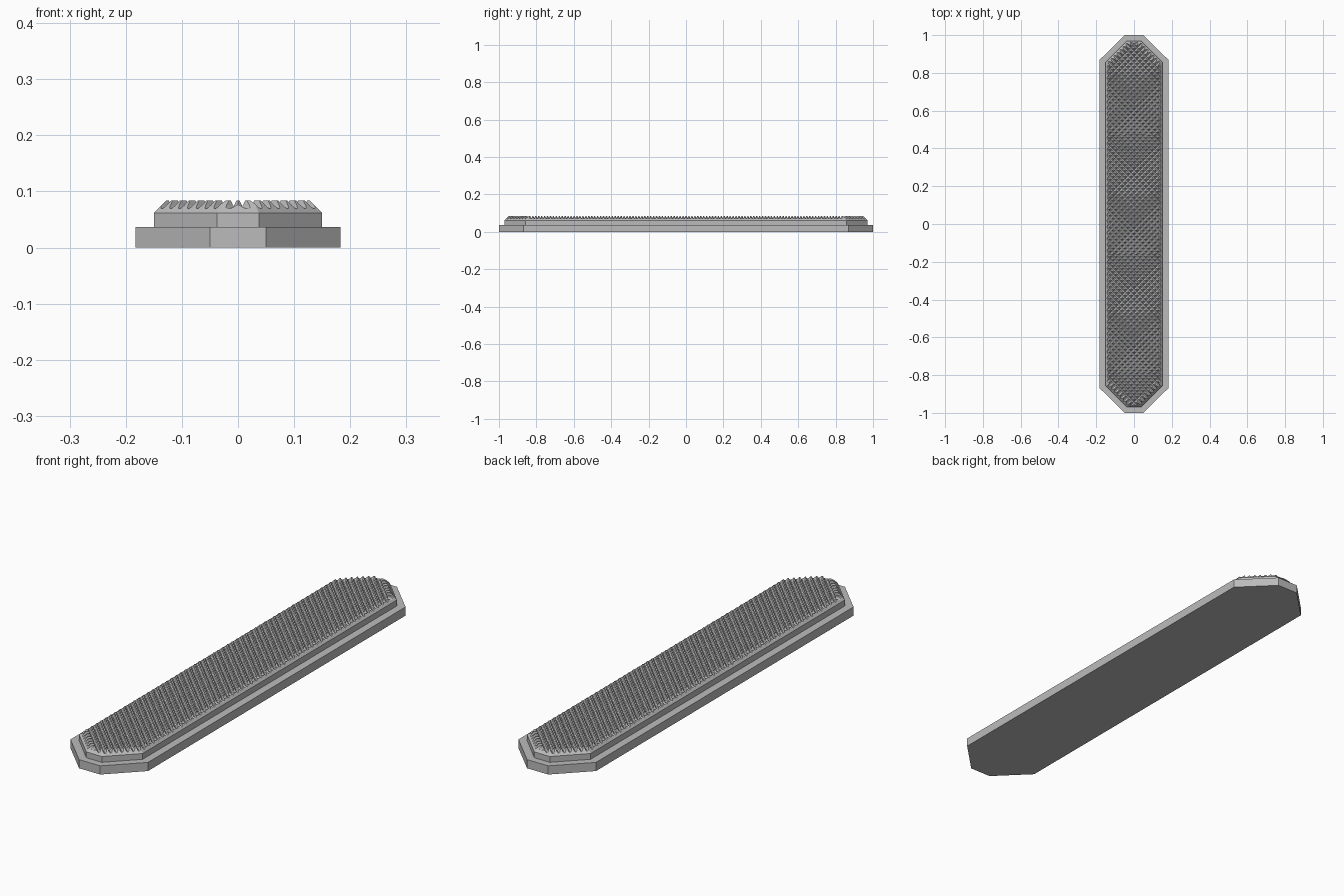
import bpy, bmesh
from mathutils import Vector

if "Cube" in bpy.data.objects:
    bpy.data.objects.remove(bpy.data.objects["Cube"], do_unlink=True)

grey = bpy.data.materials.new("plain grey")
grey.use_nodes = True
COLOUR = (0.5, 0.5, 0.5, 1)
grey.diffuse_color = COLOUR
grey.node_tree.nodes["Principled BSDF"].inputs["Base Color"].default_value = COLOUR

TOP = 0.084      # height of the grip surface
BEVEL = 0.022    # width and height of the sloped rim
PITCH = 0.0315   # groove spacing along x or y


def finish(name, bm):
    bmesh.ops.recalc_face_normals(bm, faces=bm.faces)
    mesh = bpy.data.meshes.new(name)
    bm.to_mesh(mesh)
    bm.free()
    obj = bpy.data.objects.new(name, mesh)
    bpy.context.collection.objects.link(obj)
    mesh.materials.append(grey)
    return obj


def octagon(w, l, flat, side):
    """Long plan with clipped corners."""
    return [(flat, -l), (w, -side), (w, side), (flat, l),
            (-flat, l), (-w, side), (-w, -side), (-flat, -l)]


def loft(bm, rings):
    """Join closed rings and cap both ends."""
    rings = [[bm.verts.new(p) for p in ring] for ring in rings]
    for a, b in zip(rings, rings[1:]):
        n = len(a)
        for i in range(n):
            j = (i + 1) % n
            bm.faces.new((a[i], a[j], b[j], b[i]))
    bm.faces.new(rings[0][::-1])
    bm.faces.new(rings[-1])


def slab(name, layers):
    bm = bmesh.new()
    loft(bm, [[(x, y, z) for x, y in plan] for plan, z in layers])
    return finish(name, bm)


# Base plate
base_plan = octagon(0.183, 1.0, 0.05, 0.868)
slab("base_plate", [(base_plan, 0), (base_plan, 0.037)])

# Raised pad with sloped rim
pad_plan = octagon(0.15, 0.97, 0.037, 0.857)
inset = BEVEL * 0.414
rim_plan = octagon(0.15 - BEVEL, 0.97 - BEVEL, 0.037 - inset, 0.857 - inset)
pad = slab("grip_pad", [(pad_plan, 0.036), (pad_plan, TOP - BEVEL), (rim_plan, TOP)])

# Round-bottomed groove section: sideways offset, height from the grip surface
half = [(0.0097, 0.004), (0.0092, 0), (0.0062, -0.009), (0.0033, -0.0135)]
section = half + [(0, -0.015)] + [(-u, v) for u, v in reversed(half)]


def groove_cutter(name, sign):
    """Parallel diagonal grooves running one way across the pad."""
    bm = bmesh.new()
    along = Vector((1, sign, 0)).normalized()
    across = Vector((-sign, 1, 0)).normalized()
    for k in range(-30, 31):
        mid = Vector((0, k * PITCH, TOP))
        loft(bm, [[mid + along * end + across * u + Vector((0, 0, v))
                   for u, v in section] for end in (-0.3, 0.3)])
    return finish(name, bm)


# Cut the crossed grooves
cutters = [groove_cutter("groove_cutter_a", 1), groove_cutter("groove_cutter_b", -1)]
for cutter in cutters:
    cutter.hide_render = True
    mod = pad.modifiers.new(cutter.name, 'BOOLEAN')
    mod.operation = 'DIFFERENCE'
    mod.solver = 'MANIFOLD'
    mod.object = cutter

# Keep the cut pad and drop the cutters
bpy.context.view_layer.update()
evaluated = pad.evaluated_get(bpy.context.evaluated_depsgraph_get())
cut_mesh = bpy.data.meshes.new_from_object(evaluated)
pad.modifiers.clear()
pad.data = cut_mesh
for cutter in cutters:
    bpy.data.objects.remove(cutter, do_unlink=True)
